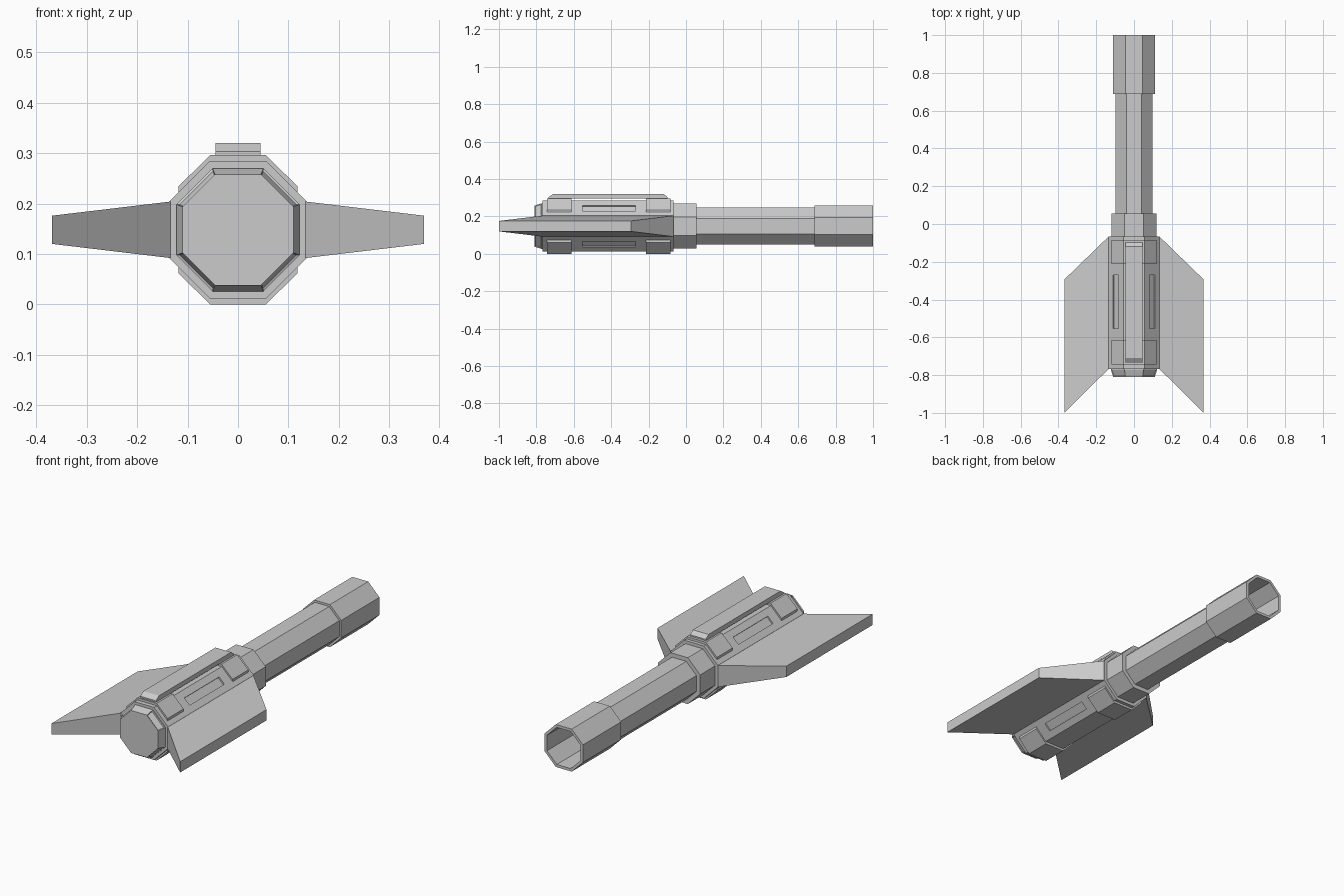
import bpy, bmesh, math

if "Cube" in bpy.data.objects:
    bpy.data.objects.remove(bpy.data.objects["Cube"])

CZ = 0.148  # height of the long axis


def loft(name, rings):
    """Skin matching rings of 3D points and close both ends."""
    bm = bmesh.new()
    vs = [[bm.verts.new(p) for p in r] for r in rings]
    n = len(vs[0])
    for a, b in zip(vs, vs[1:]):
        for i in range(n):
            j = (i + 1) % n
            bm.faces.new((a[i], a[j], b[j], b[i]))
    bm.faces.new(vs[0])
    bm.faces.new(vs[-1])
    bmesh.ops.recalc_face_normals(bm, faces=bm.faces)
    me = bpy.data.meshes.new(name)
    bm.to_mesh(me)
    bm.free()
    ob = bpy.data.objects.new(name, me)
    bpy.context.collection.objects.link(ob)
    return ob


def octagon(a, y):
    """Octagon ring of half width a at position y."""
    r = a / math.cos(math.pi / 8)
    angles = [math.pi / 8 + k * math.pi / 4 for k in range(8)]
    return [(r * math.cos(t), y, CZ + r * math.sin(t)) for t in angles]


def prism(name, profile, y0, y1):
    """Extrude an (x, z) profile along y."""
    return loft(name, [[(x, y, z) for x, z in profile] for y in (y0, y1)])


# main octagonal parts
body = loft("body", [octagon(0.136, -0.767), octagon(0.136, -0.066)])
loft("collar", [octagon(0.12, -0.07), octagon(0.12, 0.056)])
loft("barrel", [octagon(0.099, 0.05), octagon(0.099, 0.69)])
loft("muzzle", [octagon(0.11, 0.687), octagon(0.11, 1.0),
                octagon(0.096, 1.0), octagon(0.096, 0.70)])

# tapered end cap with sunken panels on the diagonal sides
cap = loft("end_cap", [octagon(0.122, -0.76), octagon(0.122, -0.772), octagon(0.11, -0.81)])
bm = bmesh.new()
bm.from_mesh(cap.data)
bm.normal_update()
panels = [f for f in bm.faces
          if 0.1 < abs(f.normal.y) < 0.9 and abs(abs(f.normal.x) - abs(f.normal.z)) < 0.05]
bmesh.ops.inset_individual(bm, faces=panels, thickness=0.005, depth=-0.004)
bm.to_mesh(cap.data)
bm.free()

# recessed slots in the diagonal sides of the body
s = math.sqrt(0.5)
for i, (sx, sz) in enumerate([(1, 1), (-1, 1), (-1, -1), (1, -1)]):
    prof = [(sx * s * (d - u), CZ + sz * s * (d + u))
            for d, u in [(0.128, -0.021), (0.15, -0.021), (0.15, 0.021), (0.128, 0.021)]]
    cutter = prism("slot_cutter_%d" % i, prof, -0.554, -0.27)
    cutter.hide_render = True
    cutter.hide_viewport = True
    cutter.display_type = 'WIRE'
    cut = body.modifiers.new("slot_%d" % i, 'BOOLEAN')
    cut.operation = 'DIFFERENCE'
    cut.solver = 'EXACT'
    cut.object = cutter

# two raised bands around the body
half = [(0.118, 0.0865), (0.055, 0.148)]
band = [(sx * x, CZ + sz * z) for sx, sz, pts in
        [(1, 1, half), (-1, 1, half[::-1]), (-1, -1, half), (1, -1, half[::-1])]
        for x, z in pts]
prism("rear_band", band, -0.744, -0.613)
prism("front_band", band, -0.213, -0.084)

# top rail with sloped ends, resting on the bands
rail = [(-0.735, 0.296), (-0.735, 0.303), (-0.71, 0.32),
        (-0.12, 0.32), (-0.098, 0.303), (-0.098, 0.296)]
loft("top_rail", [[(x, y, z) for y, z in rail] for x in (-0.045, 0.045)])

# swept tapered fins
for side, sx in (("left", -1), ("right", 1)):
    rings = []
    for x, y0, y1, h in [(0.134, -0.767, -0.066, 0.056), (0.369, -1.0, -0.294, 0.028)]:
        rings.append([(sx * x, y0, CZ - h), (sx * x, y1, CZ - h),
                      (sx * x, y1, CZ + h), (sx * x, y0, CZ + h)])
    loft(side + "_fin", rings)
